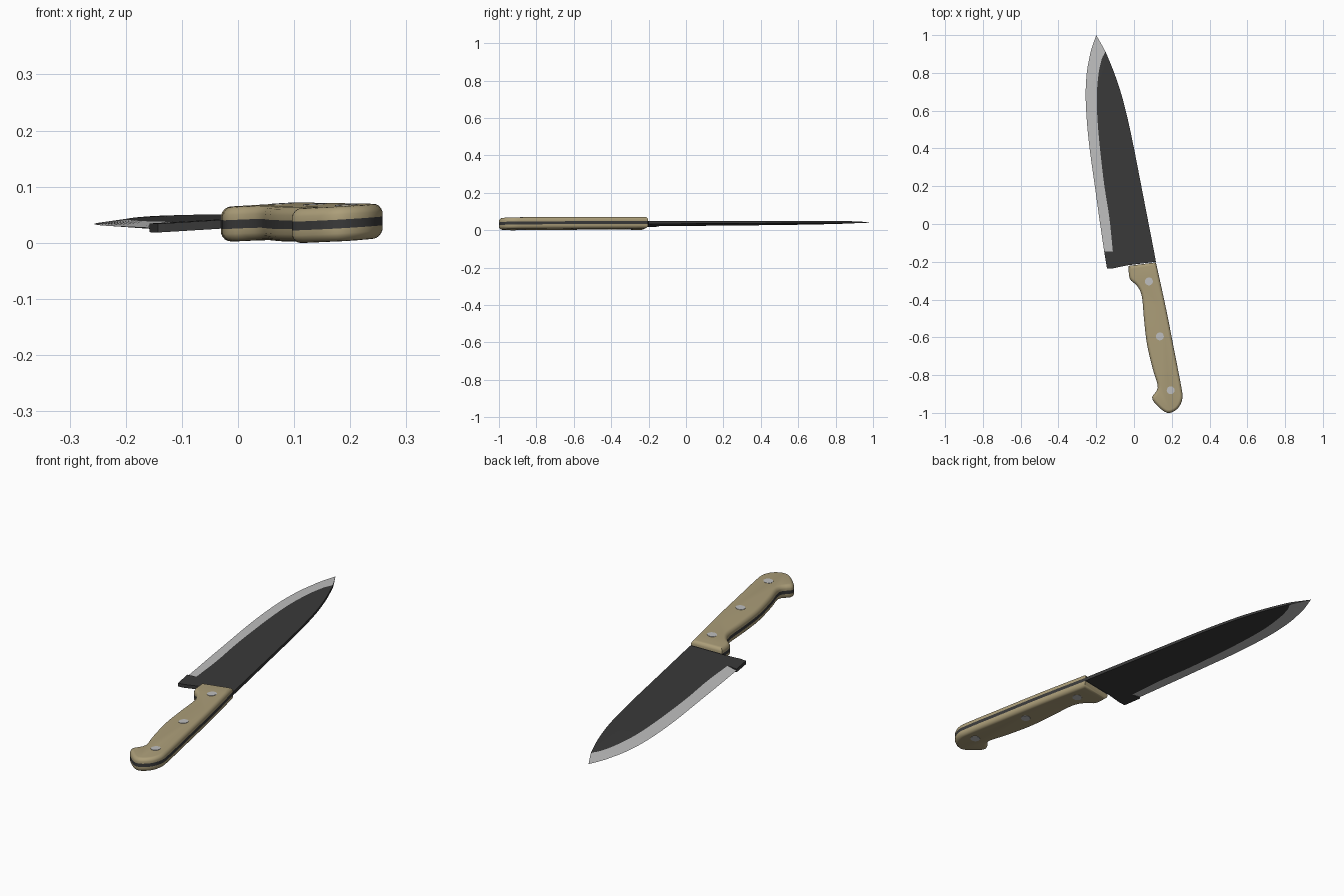
import bpy
import bmesh
from mathutils import Vector

cube = bpy.data.objects.get("Cube")
if cube:
    bpy.data.objects.remove(cube, do_unlink=True)


def material(name, r, g, b):
    m = bpy.data.materials.new(name)
    m.use_nodes = True
    m.diffuse_color = (r, g, b, 1)
    bsdf = next(n for n in m.node_tree.nodes if n.type == 'BSDF_PRINCIPLED')
    bsdf.inputs["Base Color"].default_value = (r, g, b, 1)
    return m


dark = material("dark steel", 0.042, 0.042, 0.042)
silver = material("polished steel", 0.52, 0.52, 0.52)
tan = material("tan handle", 0.41, 0.34, 0.19)


def smooth_path(points, steps):
    """Catmull-Rom resampling of an open path."""
    p = [Vector(q) for q in points]
    p = [2 * p[0] - p[1]] + p + [2 * p[-1] - p[-2]]
    out = []
    for a, b, c, d in zip(p, p[1:], p[2:], p[3:]):
        for i in range(steps):
            t = i / steps
            out.append(b + t / 2 * (c - a + t * (2 * a - 5 * b + 4 * c - d
                                                + t * (3 * b - a - 3 * c + d))))
    return out + [p[-2]]


def inset(loop, amount):
    """Mitred inward offset of a counter-clockwise outline."""
    out = []
    for i, p in enumerate(loop):
        u = (p - loop[i - 1]).normalized()
        v = (loop[(i + 1) % len(loop)] - p).normalized()
        n1, n2 = Vector((-u.y, u.x)), Vector((-v.y, v.x))
        out.append(p + amount * (n1 + n2) / (1 + max(n1.dot(n2), -0.3)))
    return out


def finish(name, bm, mats, angle=0.6):
    """Weld, lay the part on the tilted centre plane and add it to the scene."""
    bmesh.ops.remove_doubles(bm, verts=bm.verts, dist=0.00005)
    bmesh.ops.recalc_face_normals(bm, faces=bm.faces)
    for v in bm.verts:
        v.co.z += 0.038 + 0.058 * v.co.x + 0.015 * v.co.y
    me = bpy.data.meshes.new(name)
    bm.to_mesh(me)
    bm.free()
    for m in mats:
        me.materials.append(m)
    for f in me.polygons:
        f.use_smooth = True
    me.set_sharp_from_angle(angle=angle)
    ob = bpy.data.objects.new(name, me)
    bpy.context.collection.objects.link(ob)
    return ob


def loft(name, layers, mat, angle=0.6):
    """Join stacked outlines, each given as (outline, height), with end caps."""
    bm = bmesh.new()
    rings = [[bm.verts.new((p.x, p.y, z)) for p in loop] for loop, z in layers]
    for low, high in zip(rings, rings[1:]):
        for i in range(len(low)):
            bm.faces.new((low[i - 1], low[i], high[i], high[i - 1]))
    bm.faces.new(rings[0])
    bm.faces.new(rings[-1])
    return finish(name, bm, [mat], angle)


# Blade: cutting edge, bevel line and spine, from heel to tip
THICK = 0.0078
TIP = (-0.2, 1)
edge = [(-0.158, -0.145), (-0.185, 0.04), (-0.21, 0.22), (-0.235, 0.4), (-0.25, 0.55),
        (-0.256, 0.685), (-0.25, 0.8), (-0.236, 0.88), (-0.226, 0.925), TIP]
bevel = [(-0.112, -0.145), (-0.13, 0.03), (-0.158, 0.21), (-0.18, 0.4), (-0.193, 0.55),
         (-0.197, 0.68), (-0.187, 0.8), (-0.17, 0.875), (-0.155, 0.92), TIP]
spine = [(0.106, -0.145), (0.068, 0.05), (0.035, 0.22), (0, 0.4), (-0.032, 0.55),
         (-0.065, 0.68), (-0.103, 0.795), (-0.137, 0.88), (-0.155, 0.92), TIP]
STEPS = 4
lines = [smooth_path(line, STEPS) for line in (edge, bevel, spine)]
last = len(lines[0]) - 1
merge = last - STEPS

bm = bmesh.new()
rows = []
for i, (e, b, s) in enumerate(zip(*lines)):
    if i >= merge:
        b = s
    h = THICK * (1 - 0.45 * i / last) * min(1, (last - i) / STEPS)
    rows.append([bm.verts.new((p.x, p.y, z)) for p, z in
                 ((e, 0), (b, h), (s, h), (s, -h), (b, -h))])
bm.faces.new(rows[0]).material_index = 0
for i, (r, q) in enumerate(zip(rows, rows[1:])):
    for k in range(5):
        j = (k + 1) % 5
        f = bm.faces.new((r[k], r[j], q[j], q[k]))
        f.material_index = 1 if k in (0, 4) else 0
finish("blade", bm, [dark, silver], 0.1)

# Full-thickness heel of the blade
heel = [Vector(p) for p in ((-0.158, -0.145), (-0.143, -0.236), (-0.113, -0.235),
                            (-0.03, -0.218), (0.116, -0.2), (0.106, -0.145))]
loft("blade_heel", [(heel, -THICK), (heel, THICK)], dark)

# Handle outline, from the finger guard round the butt to the spine
outline = smooth_path([(-0.03, -0.222), (-0.022, -0.29), (0.014, -0.325), (0.041, -0.38),
                       (0.053, -0.505), (0.069, -0.637), (0.1, -0.77), (0.126, -0.865),
                       (0.096, -0.918), (0.122, -0.96), (0.177, -1), (0.23, -0.978),
                       (0.256, -0.925), (0.249, -0.855), (0.217, -0.69), (0.17, -0.45),
                       (0.116, -0.203)], 4)

# Tang sandwiched between two rounded scales
loft("tang", [(outline, -THICK), (outline, THICK)], dark)
TOP = 0.031
profile = [(0, THICK), (0, 0.017), (0.002, 0.022), (0.006, 0.027), (0.011, 0.03), (0.016, TOP)]
for name, side in (("upper", 1), ("lower", -1)):
    loft(name + "_handle_scale", [(inset(outline, d), side * z) for d, z in profile], tan, 0.7)

# Rivets through the handle
for label, x, y in (("front", 0.079, -0.304), ("middle", 0.137, -0.595), ("rear", 0.194, -0.88)):
    bm = bmesh.new()
    bmesh.ops.create_cone(bm, cap_ends=True, segments=20, radius1=0.021, radius2=0.021,
                          depth=2 * TOP + 0.003)
    bmesh.ops.translate(bm, verts=bm.verts, vec=(x, y, 0))
    finish(label + "_rivet", bm, [silver])
